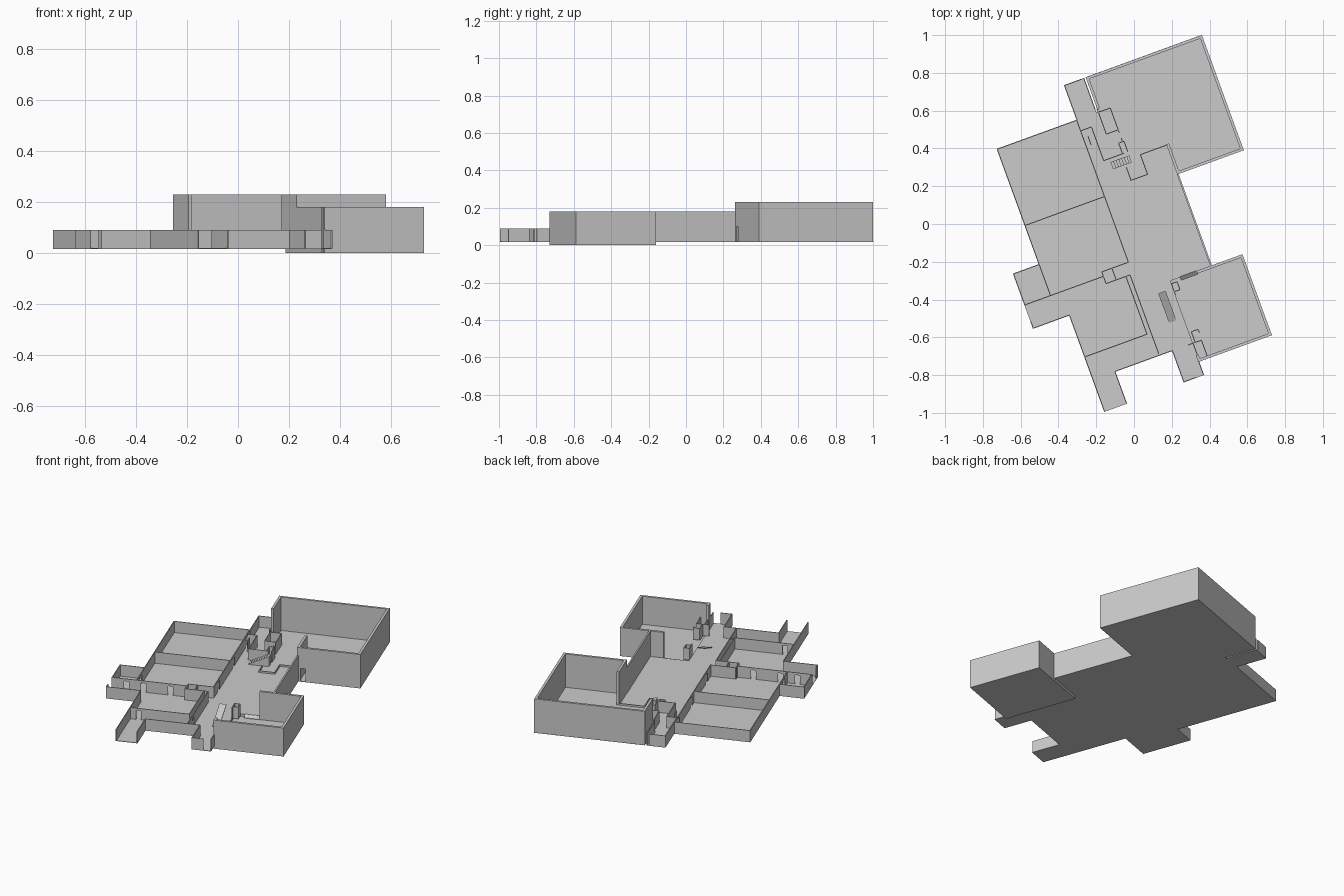
import bpy, bmesh, math
from mathutils import Matrix

if "Cube" in bpy.data.objects:
    bpy.data.objects.remove(bpy.data.objects["Cube"])

# Plan coordinates (a, b) are aligned to the building, then turned 20 degrees
TURN = Matrix.Rotation(math.radians(20), 4, 'Z')
LOW, MID, TALL, BASE = 0.09, 0.18, 0.23, 0.016


def boxes(name, items):
    """One object from boxes given as (a0, b0, a1, b1, z0, z1)."""
    bm = bmesh.new()
    for a0, b0, a1, b1, z0, z1 in items:
        m = Matrix.Translation(((a0 + a1) / 2, (b0 + b1) / 2, (z0 + z1) / 2))
        m = m @ Matrix.Diagonal((abs(a1 - a0), abs(b1 - b0), z1 - z0, 1))
        bmesh.ops.create_cube(bm, size=1, matrix=m)
    return finish(name, bm)


def finish(name, bm):
    bm.transform(TURN)
    bmesh.ops.recalc_face_normals(bm, faces=bm.faces)
    me = bpy.data.meshes.new(name)
    bm.to_mesh(me)
    bm.free()
    ob = bpy.data.objects.new(name, me)
    bpy.context.collection.objects.link(ob)
    return ob


def run(axis, pos, s, e, top=LOW, t=0.005, z0=BASE, doors=(), head=None):
    """Straight wall along an axis, split at door gaps, with optional lintels."""
    spans, cur = [], s
    for d0, d1 in doors:
        spans.append((cur, d0, z0, top))
        if head:
            spans.append((d0, d1, head, top))
        cur = d1
    spans.append((cur, e, z0, top))
    h = t / 2
    if axis == 'a':
        return [(p, pos - h, q, pos + h, l, u) for p, q, l, u in spans]
    return [(pos - h, p, pos + h, q, l, u) for p, q, l, u in spans]


def wedge(name, a0, b0, a1, b1, z0, z1, thick=0.006):
    """Sloped slab rising along b."""
    bm = bmesh.new()
    prof = [(b0, z0), (b1, z1 - thick), (b1, z1), (b0, z0 + thick)]
    f = bm.faces.new([bm.verts.new((a0, b, z)) for b, z in prof])
    r = bmesh.ops.extrude_face_region(bm, geom=[f])
    vs = [v for v in r['geom'] if isinstance(v, bmesh.types.BMVert)]
    bmesh.ops.translate(bm, verts=vs, vec=(a1 - a0, 0, 0))
    return finish(name, bm)


# Floors
F = (BASE, BASE + 0.003)
boxes("main_floor", [r + F for r in [
    (-.547, -.03, -.095, .622), (-.692, -.338, -.095, -.03),
    (-.488, -.70, -.095, -.338), (-.488, -.881, -.361, -.70),
    (-.095, -.347, .312, .168), (-.095, -.70, .075, -.347),
    (-.040, -.878, .075, -.70), (-.095, .168, .03, .622),
    (-.097, .622, .015, .817), (.03, .168, .68, .818)]])
boxes("sunken_floor", [(.075, -.803, .485, -.347, 0, .003)])
boxes("sunken_floor_risers", [(.073, -.803, .077, -.347, 0, BASE),
                              (.075, -.349, .312, -.345, 0, BASE)])

# Large hall at the north-east
T = 0.015
boxes("large_hall_walls",
      run('a', .810, .025, .68, TALL, T)
      + run('b', .6725, .168, .803, TALL, T)
      + run('a', .1755, .305, .665, TALL, T, doors=[(.325, .355)], head=.10)
      + run('b', .0325, .64, .803, TALL, T)
      + run('b', .3125, .183, .338, TALL, T))

# Central hall outer wall
boxes("central_hall_wall", run('b', .308, -.347, .168, MID, .009))

# Sunken hall at the south-east
boxes("sunken_hall_walls",
      run('a', -.354, .225, .485, MID, T, 0)
      + run('b', .4775, -.803, -.3615, MID, T, 0)
      + run('a', -.7955, .07, .47, MID, T, 0)
      + run('b', .077, -.788, -.765, MID, T, 0))
boxes("sunken_hall_closets",
      run('b', .078, -.765, -.70) + run('a', -.70, .05, .125)
      + run('b', .125, -.788, -.70) + run('b', .09, -.70, -.64)
      + run('a', -.64, .09, .128) + run('b', .128, -.66, -.64)
      + run('b', .078, -.43, -.36) + run('a', -.365, .078, .11)
      + run('b', .11, -.41, -.365) + run('a', -.41, .078, .11))

# Low outer walls of the west side
boxes("west_outer_walls",
      run('a', .62, -.547, -.095) + run('b', -.545, -.03, .62)
      + run('a', -.03, -.692, -.545) + run('b', -.69, -.21, -.03)
      + run('b', -.69, -.336, -.30) + run('a', -.336, -.692, -.486)
      + run('b', -.486, -.881, -.336) + run('b', -.362, -.879, -.699)
      + run('a', -.699, -.362, -.038))

# South entrance passage
boxes("south_passage_walls", run('b', -.038, -.876, -.699)
      + run('b', .073, -.876, -.80) + run('a', -.876, -.038, .03))

# Partitions between west rooms and the long corridor
boxes("corridor_walls",
      run('b', -.097, -.18, .62, doors=[(-.10, -.06), (.23, .27), (.52, .56)], head=.075)
      + run('b', -.112, -.69, -.246, doors=[(-.60, -.56)], head=.075)
      + run('b', -.135, -.574, -.246))
boxes("room_partitions",
      run('a', .19, -.545, -.097)
      + run('a', -.205, -.69, -.247, doors=[(-.62, -.59), (-.52, -.49), (-.36, -.33)], head=.075)
      + run('a', -.572, -.486, -.135, doors=[(-.45, -.42)], head=.075)
      + run('b', -.545, -.205, -.03, doors=[(-.15, -.10)], head=.075))
boxes("middle_closet", run('a', -.18, -.247, -.097) + run('a', -.246, -.247, -.112)
      + run('b', -.247, -.246, -.18) + run('b', -.19, -.246, -.18))

# North passage and service rooms
boxes("north_passage_walls",
      run('b', -.095, .62, .817) + run('b', .014, .64, .817)
      + run('a', .815, -.097, .0))
boxes("service_rooms",
      run('a', .62, .02, .09) + run('b', .092, .43, .62, doors=[(.45, .48)])
      + run('a', .497, .025, .092) + run('b', .025, .497, .64)
      + run('b', -.036, .37, .56) + run('a', .37, -.036, .08)
      + run('a', .56, -.095, -.036) + run('b', -.07, .47, .52)
      + run('a', .43, .07, .1) + run('b', .07, .37, .43) + run('b', .1, .37, .43))

# Raised edge around the hall recess
boxes("recess_curbs", [(.062, .22, .158, .225, BASE, .03), (.062, .225, .067, .296, BASE, .03),
                       (.155, .225, .16, .336, BASE, .03), (.16, .331, .31, .336, BASE, .03)])

# Stairs beside the service rooms
boxes("north_stairs", [(-.02 + i * .015, .31, -.005 + i * .015, .35, BASE, .025 + i * .008)
                       for i in range(8)])

# Ramp in the south corridor with its side panels
wedge("south_ramp", -.005, -.556, .036, -.39, BASE, LOW)
wedge("sunken_hall_ramp", .134, -.365, .225, -.345, 0, .02)
